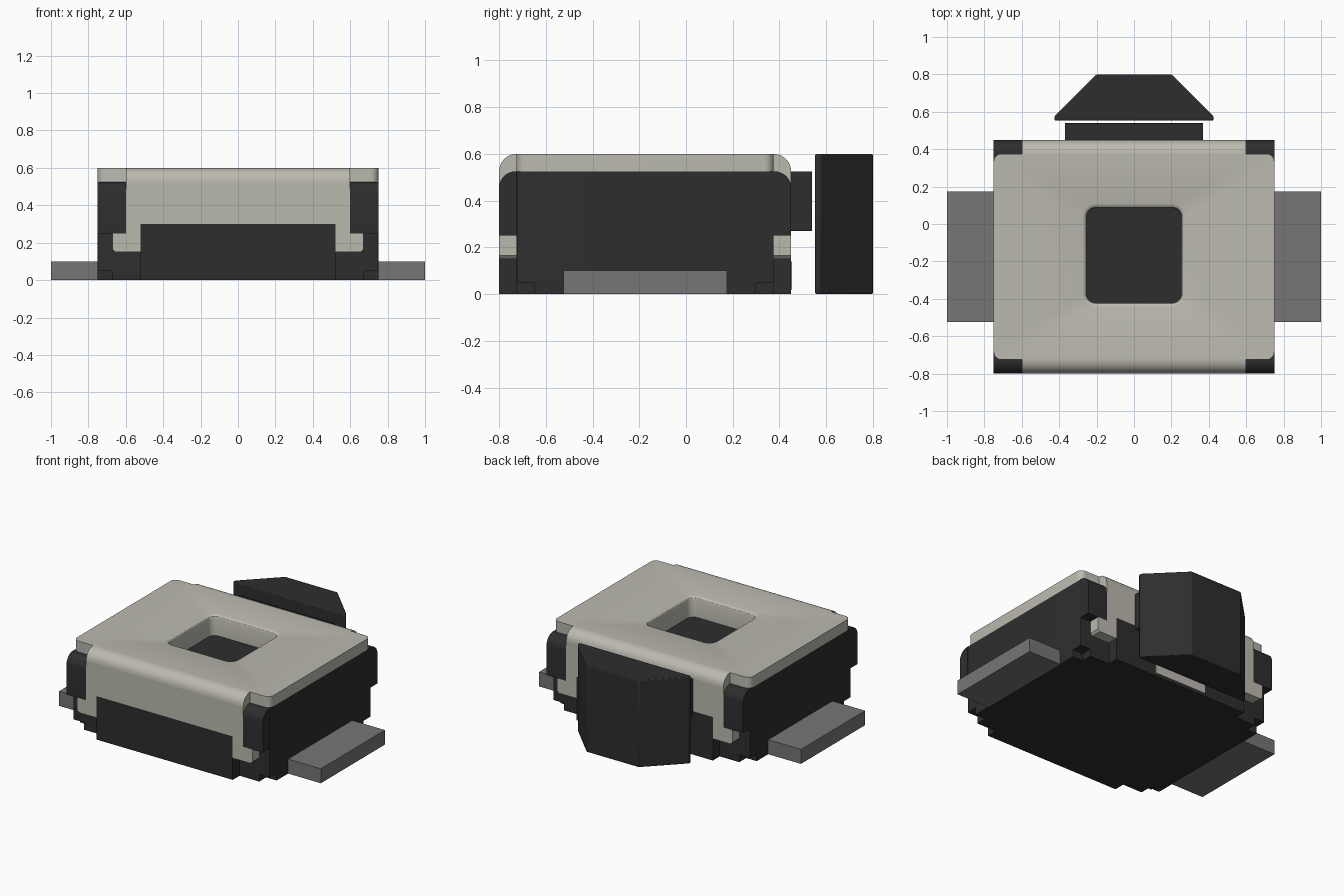
import bpy, bmesh, math
from mathutils import Vector

cube = bpy.data.objects.get("Cube")
if cube:
    bpy.data.objects.remove(cube)


def material(name, rgb):
    m = bpy.data.materials.new(name)
    m.use_nodes = True
    m.diffuse_color = (*rgb, 1)
    m.node_tree.nodes["Principled BSDF"].inputs["Base Color"].default_value = (*rgb, 1)
    return m


DARK = material("dark plastic", (0.027, 0.027, 0.027))
METAL = material("warm grey metal", (0.50, 0.49, 0.43))
GREY = material("terminal grey", (0.18, 0.18, 0.18))
parts = []


def finish(name, bm, mat, bevel=0):
    bmesh.ops.recalc_face_normals(bm, faces=bm.faces)
    me = bpy.data.meshes.new(name)
    bm.to_mesh(me)
    bm.free()
    me.materials.append(mat)
    ob = bpy.data.objects.new(name, me)
    bpy.context.collection.objects.link(ob)
    if bevel:
        mod = ob.modifiers.new("Bevel", "BEVEL")
        mod.width, mod.segments = bevel, 2
    parts.append(ob)
    return ob


def prism(name, points, axis, a, b, mat, bevel=0):
    """Extrude a 2D outline along an axis from a to b."""
    def place(p, t):
        return {"x": (t, p[0], p[1]), "y": (p[0], t, p[1]), "z": (p[0], p[1], t)}[axis]
    bm = bmesh.new()
    face = bm.faces.new([bm.verts.new(place(p, a)) for p in points])
    ext = bmesh.ops.extrude_face_region(bm, geom=[face])["geom"]
    shift = Vector(place((0, 0), b - a))
    bmesh.ops.translate(bm, vec=shift, verts=[v for v in ext if isinstance(v, bmesh.types.BMVert)])
    return finish(name, bm, mat, bevel)


def box(name, x, y, z, mat, bevel=0):
    outline = [(x[0], y[0]), (x[1], y[0]), (x[1], y[1]), (x[0], y[1])]
    return prism(name, outline, "z", z[0], z[1], mat, bevel)


def arc(cx, cy, r, start, end, n=8):
    return [(cx + r * math.cos(math.radians(start + (end - start) * i / n)),
             cy + r * math.sin(math.radians(start + (end - start) * i / n))) for i in range(n + 1)]


def rounded_rect(cy, hx, hy, r, z):
    pts = []
    for sx, sy, a in ((1, 1, 0), (-1, 1, 90), (-1, -1, 180), (1, -1, 270)):
        pts += arc(sx * (hx - r), cy + sy * (hy - r), r, a, a + 90, 6)
    return [(x, y, z) for x, y in pts]


def loft(name, loops, mat, cap_first=False, cap_last=False):
    """Skin a stack of loops that share one vertex count."""
    bm = bmesh.new()
    rings = [[bm.verts.new(p) for p in loop] for loop in loops]
    n = len(rings[0])
    for a, b in zip(rings, rings[1:]):
        for i in range(n):
            bm.faces.new((a[i], a[(i + 1) % n], b[(i + 1) % n], b[i]))
    if cap_first:
        bm.faces.new(rings[0])
    if cap_last:
        bm.faces.new(rings[-1])
    return finish(name, bm, mat)


MID = -0.175    # centre of the housing in y
WELL = -0.1675  # centre of the square opening


def body_loop(r, z):
    return rounded_rect(MID, 0.75, 0.55, r, z)


def well_loop(h, z):
    return rounded_rect(WELL, h, h, h - 0.205, z)


# Housing core with the square well sunk in its top
loft("housing_core", [body_loop(0.002, 0.05), body_loop(0.002, 0.525),
                      well_loop(0.26, 0.525), well_loop(0.26, 0.46)], DARK, True, True)

# Base with small notched corners
base = [(-0.67, -0.725), (0.67, -0.725), (0.67, -0.65), (0.75, -0.65), (0.75, 0.3), (0.67, 0.3),
        (0.67, 0.375), (-0.67, 0.375), (-0.67, 0.3), (-0.75, 0.3), (-0.75, -0.65), (-0.67, -0.65)]
prism("housing_base", base, "z", 0, 0.05, DARK)

# Top cover: rounded plate whose opening curls down into the well
loft("cover_plate", [body_loop(0.04, 0.525), body_loop(0.04, 0.6), well_loop(0.275, 0.6),
                     well_loop(0.265, 0.597), well_loop(0.257, 0.59), well_loop(0.2525, 0.575),
                     well_loop(0.2525, 0.46)], METAL)

# Folded skirt outline, open around the central block
half = [(0.52, 0.3), (0.52, 0.15), (0.655, 0.15), (0.67, 0.165), (0.67, 0.25), (0.6, 0.25), (0.6, 0.525)]
skirt = half + [(-x, z) for x, z in reversed(half)]

for side, s, edge in (("front", -1, -0.8), ("back", 1, 0.45)):
    inner = edge - s * 0.075
    prism(f"{side}_skirt", skirt, "y", inner, edge, METAL)
    bend = [(inner, 0.525)] + [(inner + s * u, v) for u, v in arc(0, 0.525, 0.075, 0, 90)]
    prism(f"{side}_bend", bend, "x", -0.6, 0.6, METAL)
    box(f"{side}_block", (-0.52, 0.52), sorted((inner, edge)), (0, 0.3), DARK)
    # Corner shoulders with a rounded upper edge
    shoulder = [(inner, 0.525), (inner, 0.25), (edge, 0.25)]
    shoulder += [(inner + s * u, v) for u, v in arc(0.005, 0.455, 0.07, 0, 90)]
    for name, x0, x1 in (("left", 0.6, 0.75), ("right", -0.75, -0.6)):
        prism(f"{side}_{name}_shoulder", shoulder, "x", x0, x1, DARK)

# Metal tab low on the back wall
box("back_tab", (-0.2, 0.2), (0.445, 0.453), (0.02, 0.14), METAL)

# Solder terminals
for name, x in (("left", (0.75, 1.0)), ("right", (-1.0, -0.75))):
    box(f"{name}_terminal", x, (-0.525, 0.175), (0, 0.1), GREY)

# Push button: stem and tapered cap
box("button_stem", (-0.37, 0.37), (0.44, 0.54), (0.27, 0.525), DARK, 0.004)
cap = [(-0.425, 0.553), (0.425, 0.553), (0.425, 0.575), (0.2, 0.8), (-0.2, 0.8), (-0.425, 0.575)]
prism("button_cap", cap, "z", 0, 0.6, DARK, 0.006)

# Smooth the curved faces, keep the hard edges
bpy.ops.object.select_all(action="DESELECT")
for ob in parts:
    ob.select_set(True)
bpy.context.view_layer.objects.active = parts[0]
bpy.ops.object.shade_smooth_by_angle(angle=math.radians(30))
